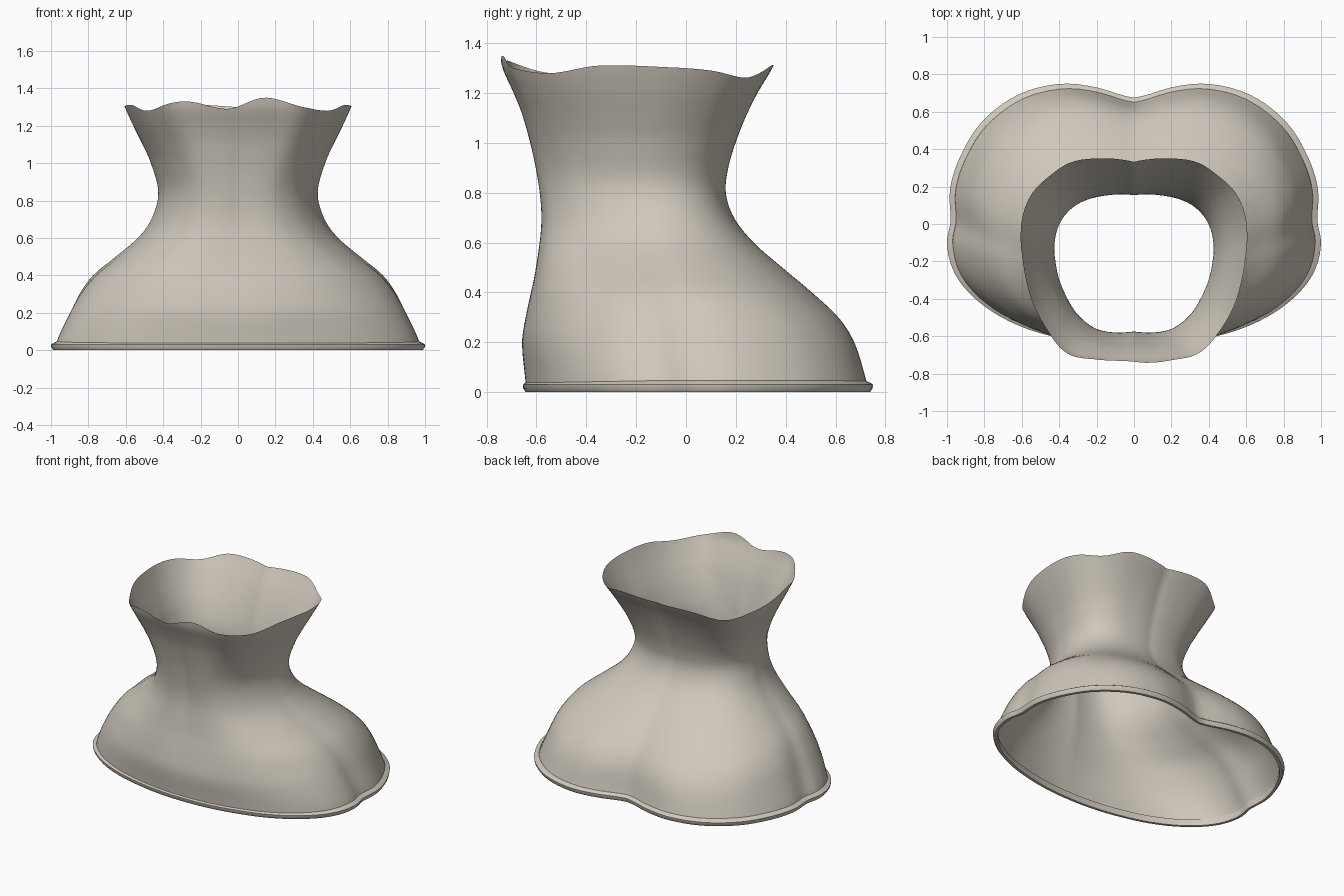
import bpy, bmesh, math

if "Cube" in bpy.data.objects:
    bpy.data.objects.remove(bpy.data.objects["Cube"])

N = 128  # columns around


def curve(pts, t):
    """Smooth interpolation through (t, value) points."""
    n = len(pts)
    t = min(max(t, pts[0][0]), pts[-1][0])
    i = 0
    while i < n - 2 and t > pts[i + 1][0]:
        i += 1

    def slope(k):
        a, b = pts[max(k - 1, 0)], pts[min(k + 1, n - 1)]
        return (b[1] - a[1]) / (b[0] - a[0])
    (t0, v0), (t1, v1) = pts[i], pts[i + 1]
    h = t1 - t0
    s = (t - t0) / h
    return ((2*s**3 - 3*s**2 + 1) * v0 + (s**3 - 2*s**2 + s) * h * slope(i)
            + (3*s**2 - 2*s**3) * v1 + (s**3 - s**2) * h * slope(i + 1))


def smooth(a, b, t):
    s = min(max((t - a) / (b - a), 0), 1)
    return s * s * (3 - 2 * s)


def polar(pts, w, y0, y1):
    """Half outline (back to front) as radius by angle in a unit box."""
    c, h = (y0 + y1) / 2, (y1 - y0) / 2
    return [(math.atan2(x / w, (y - c) / h), math.hypot(x / w, (y - c) / h)) for x, y in pts]


# Half outlines at hem, waist and collar
HEM = polar([(0, .675), (.07, .69), (.2, .73), (.38, .75), (.6, .70), (.8, .56), (.92, .38),
             (.985, .17), (.98, .02), (1, -.1), (.95, -.28), (.8, -.44), (.6, -.55),
             (.4, -.61), (.2, -.645), (0, -.655)], 1, -.655, .75)
WAIST = polar([(0, .16), (.14, .16), (.3, .115), (.39, .03), (.43, -.1), (.42, -.22),
               (.37, -.37), (.28, -.5), (.18, -.565), (0, -.575)], .43, -.575, .16)
COLLAR = polar([(0, .342), (.2, .355), (.4, .32), (.52, .24), (.59, .1), (.61, -.06), (.595, -.2),
                (.565, -.35), (.48, -.56), (.35, -.69), (.2, -.72), (0, -.735)], .61, -.735, .355)

# Silhouettes by height: half width, front, back
WIDTH = [(.0, .98), (.05, .968), (.2, .905), (.3, .855), (.4, .78), (.5, .655), (.6, .535), (.7, .462),
         (.84, .425), (1, .465), (1.1, .51), (1.2, .56), (1.3, .605), (1.36, .625)]
FRONT = [(.0, -.64), (.05, -.645), (.2, -.657), (.3, -.642), (.5, -.598), (.7, -.575), (.9, -.598),
         (1.1, -.65), (1.2, -.69), (1.3, -.735), (1.36, -.745)]
BACK = [(.0, .735), (.05, .722), (.2, .675), (.3, .612), (.4, .505), (.5, .385), (.6, .268), (.7, .188),
        (.8, .155), (.9, .165), (1, .195), (1.1, .235), (1.2, .285), (1.3, .345), (1.36, .37)]

# Wavy collar edge, height by angle in degrees from the back
EDGE = [(0, 1.30), (26, 1.31), (43, 1.262), (60, 1.29), (74, 1.302), (107, 1.31), (129, 1.28), (148, 1.30),
        (167, 1.35), (185, 1.29), (206, 1.33), (231, 1.28), (253, 1.31), (286, 1.302), (300, 1.29),
        (317, 1.262), (334, 1.31), (360, 1.30)]


def wall(a, z):
    b = abs(a if a <= math.pi else 2 * math.pi - a)
    k, m = smooth(.02, .75, z), smooth(.85, 1.3, z)
    r = curve(WAIST, b)
    r = r + (curve(HEM, b) - r) * (1 - k) + (curve(COLLAR, b) - r) * m
    f, g = curve(FRONT, z), curve(BACK, z)
    return (curve(WIDTH, z) * r * math.sin(a), (f + g) / 2 + (g - f) / 2 * r * math.cos(a), z)


def hem_ring(inset, z):
    ring = []
    for i in range(N):
        a = 2 * math.pi * i / N
        r = curve(HEM, a if a <= math.pi else 2 * math.pi - a)
        ring.append(((1 - inset) * r * math.sin(a), .0475 + (.7025 - inset) * r * math.cos(a), z))
    return ring


def loft(name, rings, mat, closed=False):
    bm = bmesh.new()
    rows = [[bm.verts.new(p) for p in ring] for ring in rings]
    pairs = list(zip(rows, rows[1:])) + ([(rows[-1], rows[0])] if closed else [])
    for lo, hi in pairs:
        for i in range(N):
            j = (i + 1) % N
            bm.faces.new((lo[j], lo[i], hi[i], hi[j]))
    me = bpy.data.meshes.new(name)
    bm.to_mesh(me)
    bm.free()
    me.materials.append(mat)
    ob = bpy.data.objects.new(name, me)
    bpy.context.collection.objects.link(ob)
    bpy.context.view_layer.objects.active = ob
    ob.select_set(True)
    bpy.ops.object.shade_smooth_by_angle(angle=math.radians(40))
    ob.select_set(False)


cloth = bpy.data.materials.new("warm_beige")
cloth.diffuse_color = (.62, .575, .50, 1)
cloth.use_nodes = True
cloth.node_tree.nodes["Principled BSDF"].inputs["Base Color"].default_value = cloth.diffuse_color

# Flared body with waist and wavy collar
body = []
for s in range(49):
    z = .03 + 1.27 * s / 48
    body.append([wall(2 * math.pi * i / N,
                      z + (curve(EDGE, 360 * i / N) - 1.3) * smooth(.95, 1.3, z)) for i in range(N)])
loft("flared_body", body, cloth)

# Rolled hem around the base
loft("rolled_hem", [hem_ring(d, z) for d, z in
                    [(.03, 0), (.012, 0), (.002, .015), (0, .03), (.01, .037), (.03, .046), (.034, .02)]],
     cloth, closed=True)
